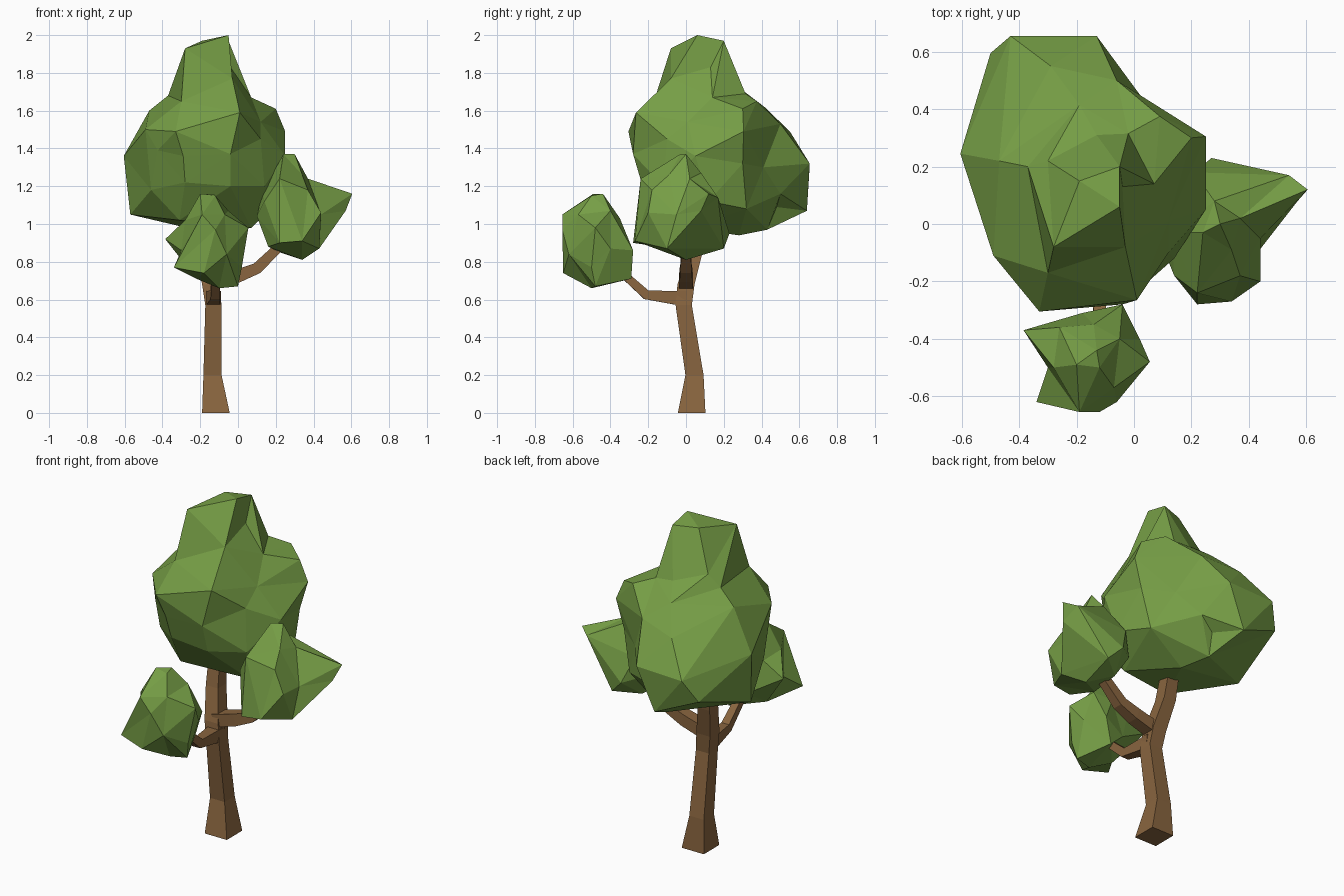
import bpy, bmesh
from mathutils import Vector


def material(name, color):
    m = bpy.data.materials.new(name)
    m.diffuse_color = (*color, 1)
    return m


green = material("leaf_green", (0.18, 0.34, 0.06))
brown = material("bark_brown", (0.25, 0.13, 0.05))


def finish(bm, name, mat):
    bmesh.ops.recalc_face_normals(bm, faces=bm.faces)
    me = bpy.data.meshes.new(name)
    bm.to_mesh(me)
    bm.free()
    me.materials.append(mat)
    bpy.context.collection.objects.link(bpy.data.objects.new(name, me))


def foliage(name, center, corners):
    """Faceted clump: hull the corner directions, then push each corner out to its place."""
    bm = bmesh.new()
    c = Vector(center)
    place = {}
    for p in corners:
        v = bm.verts.new((Vector(p) - c).normalized())
        place[v] = Vector(p)
    bmesh.ops.convex_hull(bm, input=list(bm.verts))
    for v in bm.verts:
        v.co = place[v]
    finish(bm, name, green)


def limb(name, path, level=False):
    """Square section swept along (x, y, z, half width); level keeps sections horizontal."""
    bm = bmesh.new()
    pts = [Vector(p[:3]) for p in path]
    rings = []
    for i, p in enumerate(path):
        t = (pts[min(i + 1, len(pts) - 1)] - pts[max(i - 1, 0)]).normalized()
        if level:
            a, b = Vector((1, 0, 0)), Vector((0, 1, 0))
        else:
            a = t.cross(Vector((0, 0, 1))).normalized()
            b = a.cross(t)
        rings.append([bm.verts.new(pts[i] + p[3] * (a * s + b * u))
                      for s, u in ((-1, -1), (1, -1), (1, 1), (-1, 1))])
    for r, q in zip(rings, rings[1:]):
        for k in range(4):
            bm.faces.new((r[k], r[(k + 1) % 4], q[(k + 1) % 4], q[k]))
    bm.faces.new(rings[0])
    bm.faces.new(rings[-1])
    finish(bm, name, brown)


# Trunk and branches
limb("trunk", [(-0.117, 0.03, 0, 0.073), (-0.135, 0.045, 0.2, 0.048), (-0.13, -0.012, 0.57, 0.043),
               (-0.145, 0.0, 0.68, 0.045), (-0.18, 0.05, 0.86, 0.04), (-0.19, 0.09, 1.08, 0.035)], level=True)
limb("right_branch", [(-0.14, 0, 0.685, 0.037), (0.0, 0, 0.725, 0.035),
                      (0.1, 0, 0.765, 0.03), (0.24, 0.0, 0.9, 0.024)])
limb("front_branch", [(-0.13, 0.0, 0.605, 0.04), (-0.13, -0.06, 0.61, 0.036),
                      (-0.12, -0.21, 0.625, 0.025), (-0.12, -0.36, 0.76, 0.02)])

# Main crown
foliage("main_crown", (-0.15, 0.18, 1.4), [
    (-0.05, 0.06, 2.0), (-0.05, 0.20, 1.97), (-0.19, 0.15, 1.97), (-0.28, -0.08, 1.93),
    (-0.02, 0.315, 1.69), (-0.13, 0.31, 1.70), (-0.30, 0.22, 1.75), (-0.04, 0.13, 1.83),
    (0.07, 0.14, 1.67), (-0.03, -0.08, 1.77), (0.12, 0.01, 1.54),
    (0.25, 0.305, 1.49), (0.20, 0.30, 1.61), (0.09, 0.375, 1.65), (0.12, -0.1, 1.45),
    (0.25, 0.05, 1.36), (0.20, 0.30, 1.32), (0.05, 0.41, 1.3),
    (-0.06, 0.5, 1.53), (-0.13, 0.655, 1.32), (-0.43, 0.655, 1.31), (-0.5, 0.595, 1.18),
    (-0.605, 0.245, 1.36), (-0.57, 0.2, 1.05), (-0.29, 0.55, 1.49), (-0.19, 0.415, 1.62),
    (-0.47, 0.22, 1.6), (-0.37, 0.2, 1.68), (-0.30, -0.17, 1.65),
    (-0.33, -0.305, 1.49), (0.01, -0.265, 1.59), (-0.04, -0.28, 1.37), (-0.29, -0.27, 1.36),
    (-0.425, -0.175, 1.39), (-0.49, -0.11, 1.5), (-0.46, -0.08, 1.18), (-0.31, -0.1, 1.02),
    (-0.04, -0.23, 1.2), (-0.28, -0.23, 1.22), (0.14, -0.12, 1.2),
    (0.07, 0.0, 0.98), (-0.1, 0.28, 0.94), (-0.17, 0.43, 0.97), (-0.15, 0.48, 1.09),
    (-0.24, 0.64, 1.07), (-0.06, 0.50, 1.16), (0.22, 0.12, 1.12), (0.15, 0.32, 1.08)])

# Clump on the right branch
foliage("right_clump", (0.29, -0.02, 1.05), [
    (0.24, -0.03, 1.37), (0.30, 0.0, 1.37), (0.34, -0.09, 1.26), (0.605, 0.12, 1.16),
    (0.54, 0.17, 1.14), (0.57, 0.08, 1.07), (0.27, 0.23, 0.95), (0.35, 0.2, 0.87),
    (0.34, 0.0, 0.81), (0.43, -0.1, 0.87), (0.44, -0.2, 1.06), (0.34, -0.27, 0.91),
    (0.22, -0.28, 0.9), (0.16, -0.14, 0.88), (0.14, -0.18, 1.12), (0.10, -0.08, 1.04),
    (0.13, -0.03, 1.17), (0.22, -0.24, 1.24), (0.37, -0.18, 1.18), (0.21, 0.18, 1.1),
    (0.12, 0.1, 1.0), (0.28, 0.08, 1.27), (0.22, 0.1, 0.85),
    (0.37, 0.02, 1.24), (0.44, -0.05, 1.05)])

# Clump on the front branch
foliage("front_clump", (-0.15, -0.47, 0.88), [
    (-0.20, -0.49, 1.16), (-0.13, -0.44, 1.16), (-0.12, -0.5, 1.15), (-0.05, -0.4, 1.07),
    (0.055, -0.48, 0.98), (0.02, -0.4, 0.87), (0.02, -0.5, 0.77), (0.0, -0.48, 0.67),
    (-0.1, -0.50, 0.66), (-0.22, -0.45, 0.71), (-0.34, -0.62, 0.77), (-0.30, -0.5, 0.86),
    (-0.385, -0.37, 0.92), (-0.28, -0.5, 1.02), (-0.26, -0.36, 1.0), (-0.19, -0.655, 1.05),
    (-0.12, -0.655, 0.97), (-0.18, -0.65, 0.74), (-0.06, -0.62, 0.84), (-0.07, -0.57, 1.05),
    (-0.08, -0.29, 0.71), (-0.04, -0.28, 0.86), (-0.18, -0.31, 0.8), (-0.14, -0.35, 1.03)])
